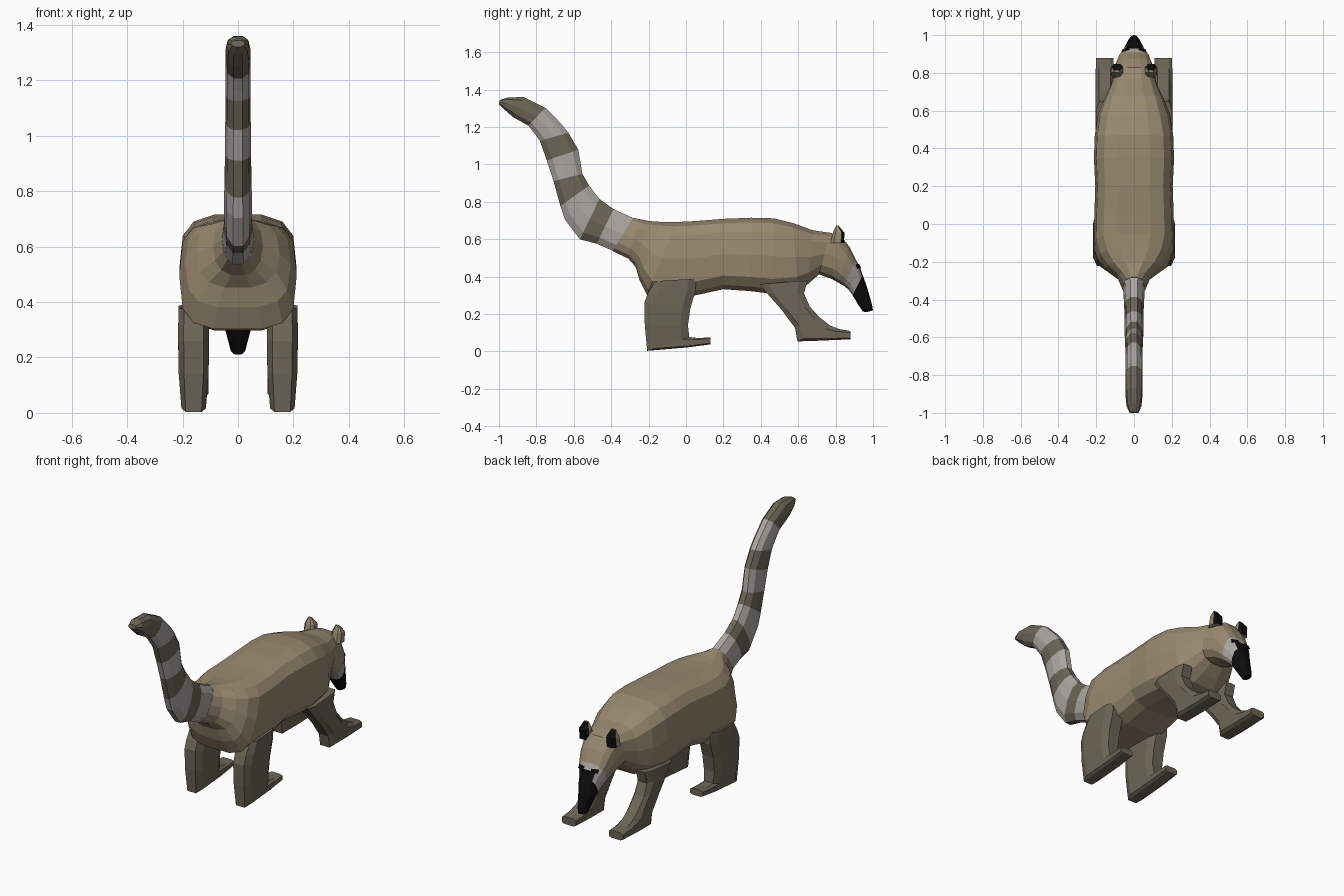
import bpy, bmesh, math
from mathutils import Vector
from mathutils.bvhtree import BVHTree

if "Cube" in bpy.data.objects:
    bpy.data.objects.remove(bpy.data.objects["Cube"])


def material(name, rgb):
    m = bpy.data.materials.new(name)
    m.diffuse_color = (*rgb, 1)
    m.use_nodes = True
    m.node_tree.nodes["Principled BSDF"].inputs["Base Color"].default_value = m.diffuse_color
    return m


TAN = material("tan fur", (0.32, 0.25, 0.163))
DARK = material("dark brown fur", (0.15, 0.13, 0.095))
PALE = material("pale grey fur", (0.41, 0.385, 0.36))
BLACK = material("black", (0.004, 0.004, 0.004))
MATS = [TAN, DARK, PALE, BLACK]


def loft(name, rings, sides, rule, xc=0.0):
    """Skin rings (y1, z1, y2, z2, half_width, roundness) into a closed tube.
    rule(segment, side, face) gives the material index."""
    bm = bmesh.new()
    loops = []
    for y1, z1, y2, z2, w, p in rings:
        a, b = Vector((xc, y1, z1)), Vector((xc, y2, z2))
        mid, up = (a + b) / 2, (a - b) / 2
        loop = []
        for i in range(sides):
            t = 2 * math.pi * (i + 0.5) / sides
            s, c = math.sin(t), math.cos(t)
            sx = math.copysign(abs(s) ** p, s)
            sc = math.copysign(abs(c) ** p, c)
            loop.append(bm.verts.new(mid + up * sc + Vector((w * sx, 0, 0))))
        loops.append(loop)
    made = []
    for k in range(len(loops) - 1):
        for i in range(sides):
            j = (i + 1) % sides
            f = bm.faces.new((loops[k][i], loops[k][j], loops[k + 1][j], loops[k + 1][i]))
            made.append((f, k, i))
    made.append((bm.faces.new(loops[0]), 0, 0))
    made.append((bm.faces.new(loops[-1]), len(loops) - 2, 0))
    bmesh.ops.recalc_face_normals(bm, faces=bm.faces[:])
    bm.normal_update()
    for f, k, i in made:
        f.material_index = rule(k, i, f)
    me = bpy.data.meshes.new(name)
    bm.to_mesh(me)
    bm.free()
    for m in MATS:
        me.materials.append(m)
    ob = bpy.data.objects.new(name, me)
    bpy.context.collection.objects.link(ob)
    return ob


# Body and head: top point, bottom point, half width, roundness
body_rings = [
    (-.28, .717, -.395, .535, .058, .9),
    (-.25, .71, -.31, .495, .09, .85),
    (-.20, .70, -.27, .45, .15, .75),
    (-.13, .695, -.25, .38, .19, .62),
    (-.05, .695, -.21, .30, .212, .58),
    (.05, .70, .04, .295, .21, .58),
    (.20, .712, .20, .33, .205, .6),
    (.35, .718, .34, .32, .212, .6),
    (.47, .715, .46, .305, .208, .62),
    (.57, .69, .60, .32, .19, .65),
    (.68, .65, .655, .36, .155, .7),
    (.77, .637, .71, .41, .12, .75),
    (.83, .62, .78, .385, .108, .75),
    (.875, .56, .815, .365, .098, .75),
    (.91, .49, .84, .352, .085, .75),
    (.93, .455, .868, .33, .07, .75),
    (.945, .41, .89, .30, .058, .8),
    (.97, .34, .92, .25, .042, .8),
    (.995, .25, .945, .213, .028, .85),
    (1.0, .22, .965, .21, .018, .9),
]
N = 14


def body_rule(seg, side, face):
    if seg >= 16 or (seg == 15 and side in (N - 2, N - 1, 0)):
        return 3
    return 2 if seg >= 14 else 0


body = loft("body_and_head", body_rings, N, body_rule)

# Eyes: thin plates laid on the face
tree = BVHTree.FromObject(body, bpy.context.evaluated_depsgraph_get())
for label, x in (("left", -.043), ("right", .043)):
    hit, normal, _, _ = tree.ray_cast(Vector((x, 1.5, .455)), Vector((0, -1, 0)))
    if hit is None:
        continue
    bm = bmesh.new()
    bmesh.ops.create_cube(bm, size=1)
    bmesh.ops.scale(bm, vec=(.04, .022, .008), verts=bm.verts)
    rot = normal.to_track_quat('Z', 'Y').to_matrix()
    bmesh.ops.rotate(bm, matrix=rot, verts=bm.verts)
    bmesh.ops.translate(bm, vec=hit, verts=bm.verts)
    me = bpy.data.meshes.new(label + "_eye")
    bm.to_mesh(me)
    bm.free()
    me.materials.append(BLACK)
    bpy.context.collection.objects.link(bpy.data.objects.new(label + "_eye", me))

# Ringed tail: alternating bands, dark tip
tail_rings = [
    (-.28, .717, -.395, .535, .058, .9),
    (-.385, .765, -.48, .572, .052, .9),
    (-.46, .82, -.57, .595, .05, .9),
    (-.495, .865, -.65, .70, .05, .9),
    (-.515, .89, -.675, .775, .049, .9),
    (-.55, .95, -.712, .91, .047, .9),
    (-.572, 1.08, -.748, 1.02, .046, .9),
    (-.625, 1.17, -.785, 1.125, .045, .9),
    (-.67, 1.225, -.81, 1.16, .045, .9),
    (-.75, 1.305, -.845, 1.205, .045, .9),
    (-.865, 1.362, -.925, 1.25, .046, .85),
    (-.95, 1.36, -.975, 1.295, .04, .85),
    (-.995, 1.345, -1.0, 1.32, .025, .9),
]
pale_bands = {0, 2, 3, 5, 7, 8}
loft("tail", tail_rings, 10, lambda k, i, f: 2 if k in pale_bands else 1)

# Legs: front point, back point, half width, roundness
hind = [
    (.06, .39, -.17, .375, .056, .5),
    (.055, .32, -.21, .31, .058, .5),
    (.028, .23, -.228, .26, .058, .5),
    (.015, .14, -.225, .14, .056, .5),
    (.022, .078, -.212, .002, .046, .5),
    (.07, .073, .0, .02, .045, .5),
    (.13, .076, .13, .037, .043, .5),
]
fore = [
    (.655, .38, .39, .36, .048, .5),
    (.635, .31, .43, .31, .05, .5),
    (.665, .24, .51, .22, .05, .5),
    (.715, .185, .58, .125, .05, .5),
    (.775, .14, .592, .052, .05, .5),
    (.825, .12, .70, .056, .05, .5),
    (.88, .11, .88, .064, .048, .5),
]
# Ears: tan shell with black inner face
ear = [
    (.848, .58, .77, .58, .034, .7),
    (.848, .635, .785, .64, .032, .7),
    (.815, .674, .803, .674, .014, .7),
]
for label, s in (("left", -1), ("right", 1)):
    loft(label + "_hind_leg", hind, 8, lambda k, i, f: 1, s * .16)
    loft(label + "_front_leg", fore, 8, lambda k, i, f: 1, s * .155)
    loft(label + "_ear", ear, 8,
         lambda k, i, f: 3 if f.normal.y > .6 else 0, s * .09)
